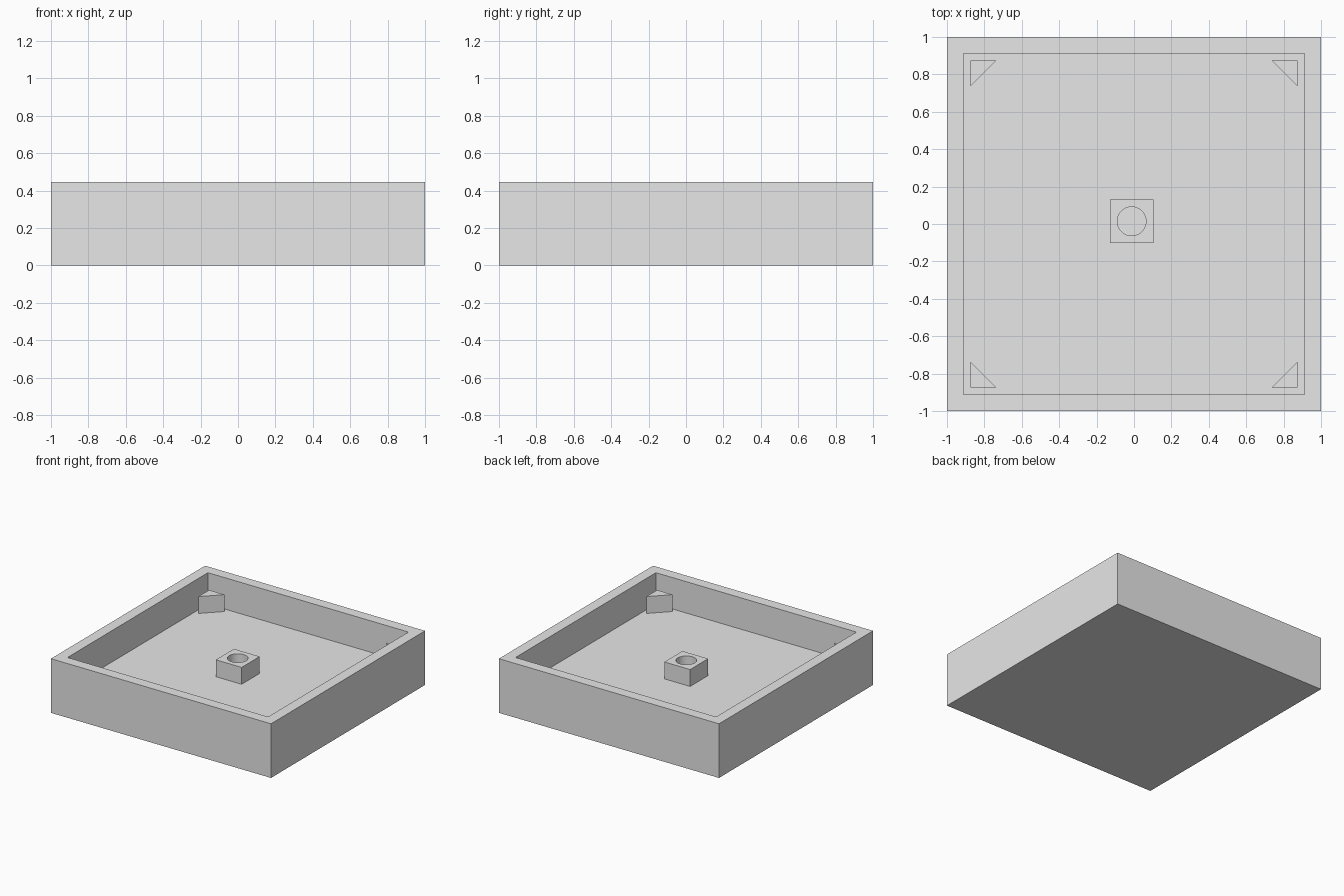
import bpy, bmesh, math
from mathutils import Vector

cube = bpy.data.objects.get("Cube")
if cube:
    bpy.data.objects.remove(cube, do_unlink=True)

HEIGHT, FLOOR, POST_TOP = 0.445, 0.187, 0.326
INNER = 0.875      # half width of the recess
LEG = 0.14         # short side of the corner blocks

grey = bpy.data.materials.new("plain grey")
grey.diffuse_color = (0.8, 0.8, 0.8, 1)
grey.use_nodes = True
grey.node_tree.nodes["Principled BSDF"].inputs["Base Color"].default_value = (0.8, 0.8, 0.8, 1)


def finish(name, bm):
    bmesh.ops.recalc_face_normals(bm, faces=bm.faces)
    mesh = bpy.data.meshes.new(name)
    bm.to_mesh(mesh)
    bm.free()
    mesh.materials.append(grey)
    obj = bpy.data.objects.new(name, mesh)
    bpy.context.collection.objects.link(obj)
    return obj


def extrude_up(bm, face, height):
    geom = bmesh.ops.extrude_face_region(bm, geom=[face])["geom"]
    verts = [g for g in geom if isinstance(g, bmesh.types.BMVert)]
    bmesh.ops.translate(bm, verts=verts, vec=(0, 0, height))


# Square tray: a slab whose top is inset and pushed down to the floor
bm = bmesh.new()
bmesh.ops.create_cube(bm, size=2)
for v in bm.verts:
    v.co.z = HEIGHT if v.co.z > 0 else 0
top = max(bm.faces, key=lambda f: f.calc_center_median().z)
bmesh.ops.inset_individual(bm, faces=[top], thickness=1 - INNER)
rim = list(top.verts)
floor = bmesh.ops.extrude_discrete_faces(bm, faces=[top])["faces"][0]
bmesh.ops.translate(bm, verts=list(floor.verts), vec=(0, 0, FLOOR - HEIGHT))
finish("tray", bm)

# Triangular support blocks in the four corners
for side, sx in (("left", 1), ("right", -1)):
    for end, sy in (("back", 1), ("front", -1)):
        bm = bmesh.new()
        outline = [(INNER, INNER), (INNER - LEG, INNER), (INNER, INNER - LEG)]
        face = bm.faces.new([bm.verts.new((x * sx, y * sy, FLOOR)) for x, y in outline])
        extrude_up(bm, face, POST_TOP - FLOOR)
        finish(f"corner_block_{end}_{side}", bm)

# Square post with a round hole, built as matching square and round loops
SIDES, HALF, RADIUS = 48, 0.117, 0.077
centre = Vector((-0.0125, 0.0145, 0))
bm = bmesh.new()
loops = [[] for _ in range(4)]
for i in range(SIDES):
    a = math.tau * i / SIDES
    d = Vector((math.cos(a), math.sin(a), 0))
    square = centre + d * HALF / max(abs(d.x), abs(d.y))
    circle = centre + d * RADIUS
    for loop, p, z in zip(loops, (square, square, circle, circle),
                          (FLOOR, POST_TOP, POST_TOP, FLOOR)):
        loop.append(bm.verts.new((p.x, p.y, z)))
for low, high in zip(loops, loops[1:]):
    for i in range(SIDES):
        j = (i + 1) % SIDES
        bm.faces.new((low[i], low[j], high[j], high[i]))
post = finish("centre_post", bm)

# Smooth the hole while keeping the block edges crisp
bpy.ops.object.select_all(action="DESELECT")
post.select_set(True)
bpy.context.view_layer.objects.active = post
bpy.ops.object.shade_smooth_by_angle(angle=math.radians(30))
